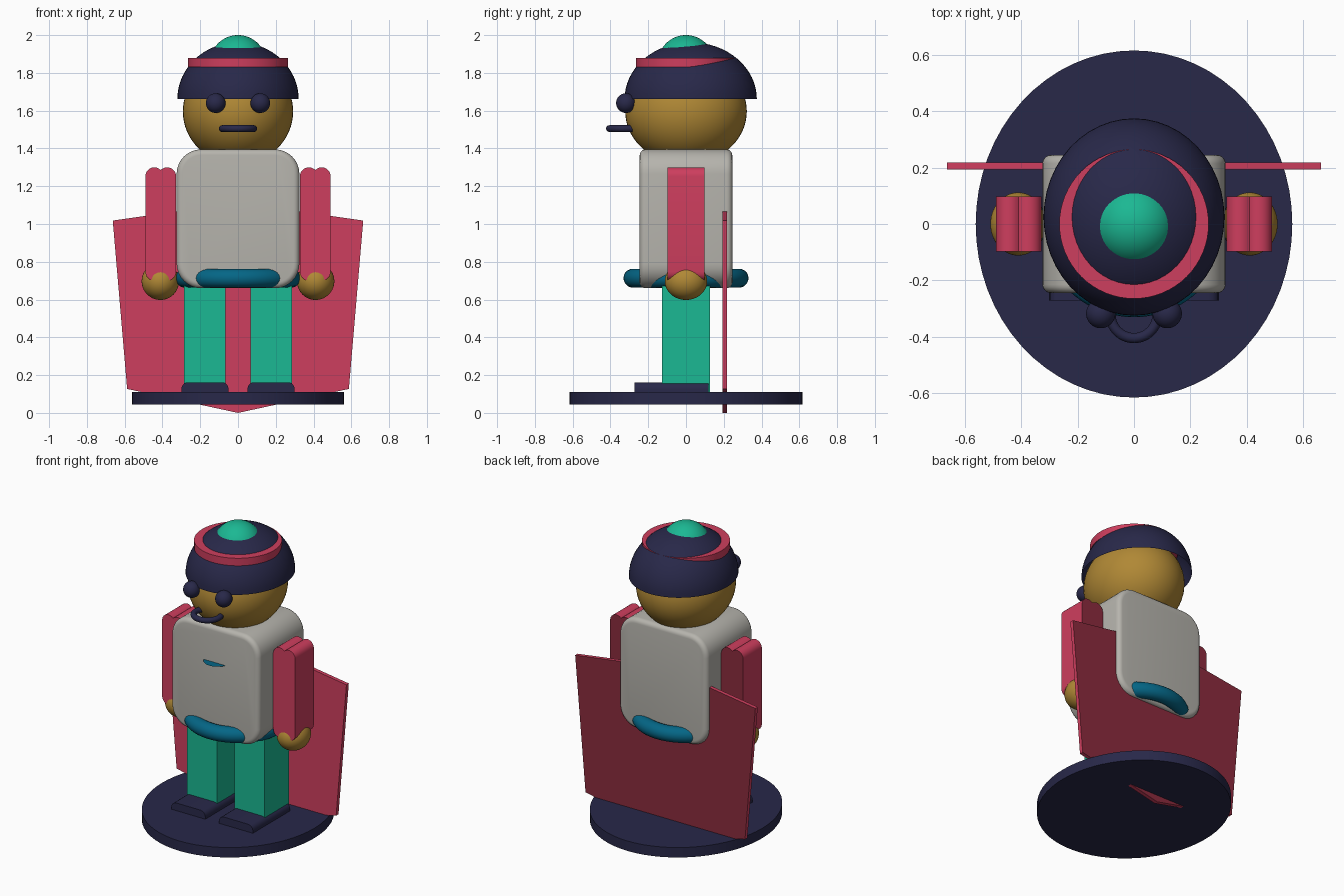
import bpy, bmesh, math
from mathutils import Matrix

old = bpy.data.objects.get("Cube")
if old:
    bpy.data.objects.remove(old, do_unlink=True)


def material(name, *srgb):
    lin = [((c / 255 + 0.055) / 1.055) ** 2.4 for c in srgb] + [1]
    m = bpy.data.materials.new(name)
    m.use_nodes = True
    m.diffuse_color = lin
    m.node_tree.nodes["Principled BSDF"].inputs["Base Color"].default_value = lin
    return m


NAVY = material("navy", 40, 40, 73)
RED = material("crimson", 206, 62, 94)
DARK_RED = material("dark_crimson", 139, 43, 61)
GREEN = material("green", 27, 184, 147)
GOLD = material("gold", 176, 136, 53)
CREAM = material("warm_grey", 182, 180, 173)
BLUE = material("blue", 3, 102, 134)


def finish(name, bm, mat, smooth=True, back=None):
    """Make the object; an optional second colour goes on its rear faces."""
    bmesh.ops.recalc_face_normals(bm, faces=bm.faces)
    if back:
        for f in bm.faces:
            f.material_index = int(f.normal.y > 0.7)
    mesh = bpy.data.meshes.new(name)
    bm.to_mesh(mesh)
    bm.free()
    mesh.materials.append(mat)
    if back:
        mesh.materials.append(back)
    ob = bpy.data.objects.new(name, mesh)
    bpy.context.collection.objects.link(ob)
    if smooth:
        bpy.ops.object.select_all(action="DESELECT")
        ob.select_set(True)
        bpy.context.view_layer.objects.active = ob
        bpy.ops.object.shade_smooth_by_angle(angle=math.radians(35))


def ellipsoid(name, loc, radii, mat, half=False):
    """Ellipsoid, or its open upper half."""
    bm = bmesh.new()
    bmesh.ops.create_uvsphere(bm, u_segments=48, v_segments=32, radius=1)
    if half:
        bmesh.ops.bisect_plane(bm, geom=bm.verts[:] + bm.edges[:] + bm.faces[:],
                               plane_co=(0, 0, 0), plane_no=(0, 0, 1), clear_inner=True)
    bmesh.ops.transform(bm, matrix=Matrix.Translation(loc) @ Matrix.Diagonal((*radii, 1)), verts=bm.verts)
    finish(name, bm, mat)


def disc(name, loc, rx, ry, height, mat):
    """Elliptical cylinder, or a single flat face when the height is zero."""
    bm = bmesh.new()
    if height:
        bmesh.ops.create_cone(bm, cap_ends=True, segments=64, radius1=1, radius2=1, depth=height)
    else:
        bmesh.ops.create_circle(bm, cap_ends=True, segments=48, radius=1)
    bmesh.ops.transform(bm, matrix=Matrix.Translation(loc) @ Matrix.Diagonal((rx, ry, 1, 1)), verts=bm.verts)
    finish(name, bm, mat)


def ring(name, loc, major, minor, mat):
    bpy.ops.mesh.primitive_torus_add(location=loc, major_radius=major, minor_radius=minor,
                                     major_segments=64, minor_segments=20)
    ob = bpy.context.object
    ob.name = name
    ob.data.materials.append(mat)
    bpy.ops.object.shade_smooth()


def rounded(x0, x1, z0, z1, r, steps=8):
    """Rounded rectangle outline in the front plane."""
    pts = []
    for k, (cx, cz) in enumerate([(x1 - r, z1 - r), (x0 + r, z1 - r), (x0 + r, z0 + r), (x1 - r, z0 + r)]):
        for i in range(steps + 1):
            a = math.pi / 2 * (k + i / steps)
            pts.append((cx + r * math.cos(a), cz + r * math.sin(a)))
    return pts


def extrude(name, outline, y0, y1, mat, bevel=0, smooth=True, back=None):
    """Outline in x and z, pushed from y0 to y1, with optional rounded rims."""
    bm = bmesh.new()
    face = bm.faces.new([bm.verts.new((x, y0, z)) for x, z in outline])
    new = bmesh.ops.extrude_face_region(bm, geom=[face])["geom"]
    for v in new:
        if isinstance(v, bmesh.types.BMVert):
            v.co.y = y1
    if bevel:
        rims = [e for e in bm.edges if abs(e.verts[0].co.y - e.verts[1].co.y) < 1e-6]
        bmesh.ops.bevel(bm, geom=rims, offset=bevel, segments=5, profile=0.5, affect="EDGES")
    finish(name, bm, mat, smooth, back)


# Stand and cape
disc("base", (0, 0, 0.078), 0.562, 0.616, 0.066, NAVY)
extrude("cape", [(-0.663, 1.018), (-0.587, 0.127), (0, 0), (0.587, 0.127), (0.663, 1.018), (0, 1.113)],
        0.193, 0.218, RED, smooth=False, back=DARK_RED)

# Torso, belt and chest trim
extrude("torso", rounded(-0.325, 0.325, 0.66, 1.395, 0.13), -0.245, 0.245, CREAM, bevel=0.03)
ring("belt", (0, 0, 0.713), 0.281, 0.05, BLUE)
disc("chest_trim", (0, -0.215, 1.157), 0.085, 0.085, 0, BLUE)

# Head, face and hat
ellipsoid("head", (0, 0, 1.596), (0.292, 0.322, 0.28), GOLD)
ellipsoid("cap", (0, 0.025, 1.662), (0.321, 0.35, 0.3), NAVY, half=True)
disc("hat_band", (0, 0, 1.855), 0.265, 0.265, 0.05, RED)
ellipsoid("hat_button", (0, 0, 1.85), (0.15, 0.15, 0.15), GREEN)
ring("mouth", (0, -0.322, 1.505), 0.083, 0.018, NAVY)

# Paired parts
for side, s in (("left", 1), ("right", -1)):
    ellipsoid(side + "_eye", (s * 0.118, -0.318, 1.64), (0.052, 0.052, 0.052), NAVY)
    ellipsoid(side + "_hand", (s * 0.411, 0, 0.697), (0.099, 0.112, 0.099), GOLD)

    # Arm outline: two rounded lobes meeting in a groove at each end
    arc = [math.radians(a) for a in range(0, 181, 15)]
    r = 0.047
    top = [(0.443 + r * math.cos(a), 1.253 + r * math.sin(a)) for a in arc if a < 2.3]
    top += [(0.41, 1.286)]
    top += [(0.375 + r * math.cos(a), 1.253 + r * math.sin(a)) for a in arc if a > 0.8]
    bottom = [(x, 2.0 - z) for x, z in reversed(top)]
    extrude(side + "_arm", [(s * x, z) for x, z in top + bottom], -0.098, 0.098, RED, back=DARK_RED)

    inner, outer = sorted((s * 0.065, s * 0.285))
    extrude(side + "_leg", [(inner, 0.105), (outer, 0.105), (outer, 0.72), (inner, 0.72)],
            -0.127, 0.127, GREEN, smooth=False)
    inner, outer = sorted((s * 0.05, s * 0.3))
    extrude(side + "_shoe", rounded(inner, outer, 0.06, 0.162, 0.035, 4), -0.272, 0.118, NAVY)
